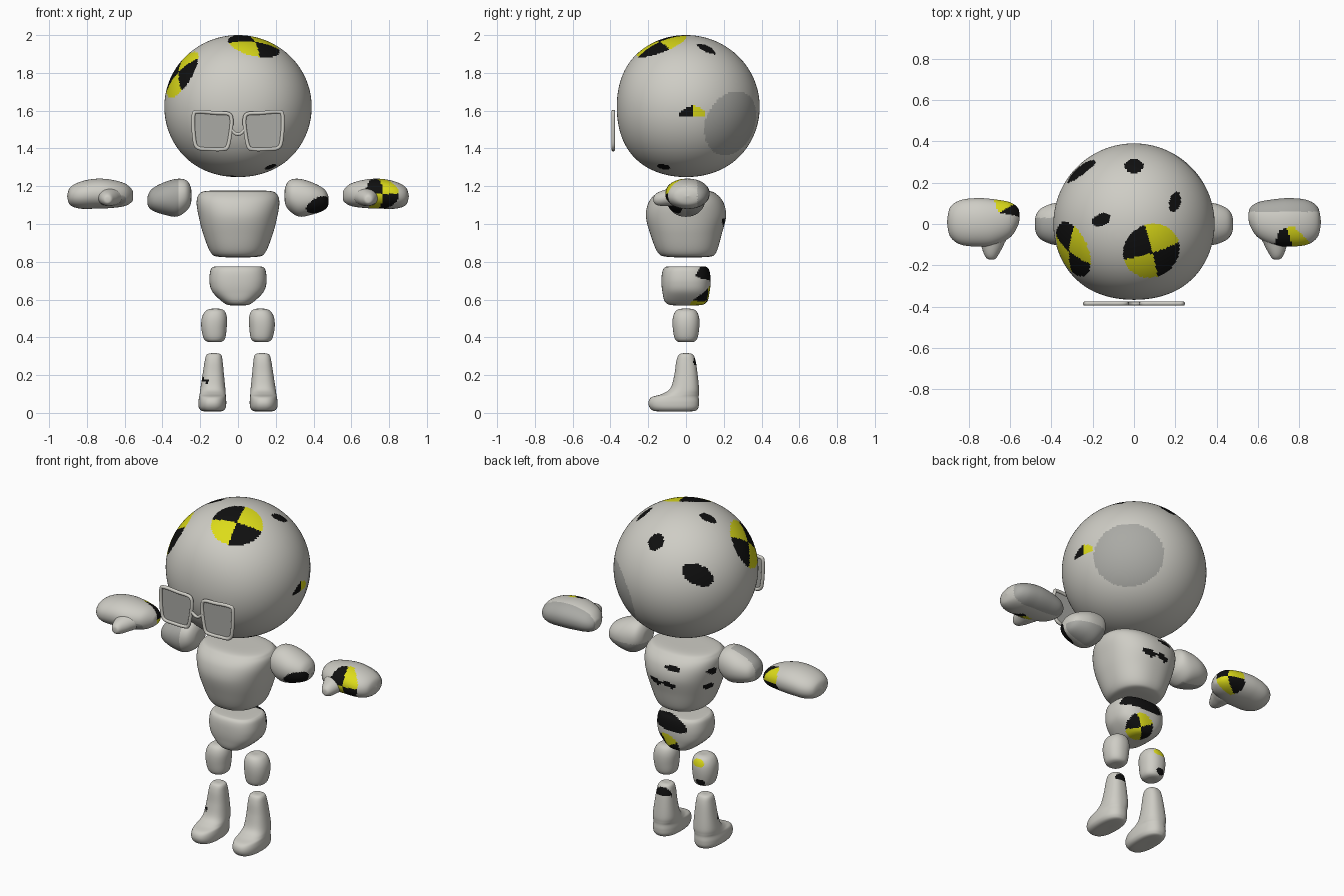
import bpy, bmesh, math
from mathutils import Vector

if "Cube" in bpy.data.objects:
    bpy.data.objects.remove(bpy.data.objects["Cube"])

# ---- materials ----
COLOURS = [("pale_grey", (0.62, 0.61, 0.56)), ("marker_black", (0.005, 0.005, 0.005)),
           ("marker_yellow", (0.72, 0.71, 0.01)), ("worn_grey", (0.40, 0.40, 0.375))]
MATS = []
for n, c in COLOURS:
    m = bpy.data.materials.new(n)
    m.diffuse_color = (*c, 1)
    m.use_nodes = True
    m.node_tree.nodes["Principled BSDF"].inputs["Base Color"].default_value = m.diffuse_color
    MATS.append(m)
PALE, BLACK, YELLOW, GREY = range(4)


def add(name, bm):
    bmesh.ops.recalc_face_normals(bm, faces=bm.faces)
    me = bpy.data.meshes.new(name)
    for f in bm.faces:
        f.smooth = True
    bm.to_mesh(me)
    bm.free()
    for m in MATS:
        me.materials.append(m)
    ob = bpy.data.objects.new(name, me)
    bpy.context.collection.objects.link(ob)
    return ob


def spline(pts, t):
    """Catmull-Rom through pts, t in 0..1"""
    s = t * (len(pts) - 1)
    i = min(int(s), len(pts) - 2)
    f = s - i
    p = [pts[max(0, min(len(pts) - 1, k))] for k in (i - 1, i, i + 1, i + 2)]
    return [0.5 * (2 * b + (c - a) * f + (2 * a - 5 * b + 4 * c - d) * f * f
                   + (3 * b - a - 3 * c + d) * f ** 3) for a, b, c, d in zip(*p)]


def loft(name, axis, rings, e=2.0, sx=1, rows=64, seg=84):
    """Smooth body from rings (position, centre1, half1, centre2, half2) along an axis"""
    bm = bmesh.new()
    loops = []
    for r in range(rows + 1):
        t, c1, h1, c2, h2 = spline(rings, r / rows)
        h1, h2 = max(h1, 0.0008), max(h2, 0.0008)
        loop = []
        for k in range(seg):
            a = 2 * math.pi * k / seg
            ca, sa = math.cos(a), math.sin(a)
            v = [0, 0, 0]
            v[axis] = t
            v[(axis + 1) % 3] = c1 + h1 * math.copysign(abs(ca) ** (2 / e), ca)
            v[(axis + 2) % 3] = c2 + h2 * math.copysign(abs(sa) ** (2 / e), sa)
            v[0] *= sx
            loop.append(bm.verts.new(v))
        loops.append(loop)
    for a, b in zip(loops, loops[1:]):
        for k in range(seg):
            j = (k + 1) % seg
            bm.faces.new((a[k], a[j], b[j], b[k]))
    bm.faces.new(loops[0])
    bm.faces.new(loops[-1])
    return add(name, bm)


def paint(ob, c, ra, rb=None, col=(BLACK, BLACK), spin=0, half=False):
    """Round marker: colours alternate by quadrant in the plane facing outward"""
    rb = rb or ra
    vs = [v.co for v in ob.data.vertices]
    mid = Vector([(min(v[i] for v in vs) + max(v[i] for v in vs)) / 2 for i in range(3)])
    c = Vector(c)
    n = (c - mid).normalized()
    up = Vector((0, 0, 1))
    v = (up - n * up.dot(n)).normalized()
    u = v.cross(n)
    s, k = math.sin(math.radians(spin)), math.cos(math.radians(spin))
    u, v = u * k + v * s, v * k - u * s
    for f in ob.data.polygons:
        d = f.center - c
        a, b = d.dot(u), d.dot(v)
        if (a / ra) ** 2 + (b / rb) ** 2 < 1 and d.dot(n) > -max(ra, rb) and not (half and b < 0):
            f.material_index = col[0] if a * b > 0 else col[1]


def paint_where(ob, rule, col):
    for f in ob.data.polygons:
        if rule(f.center):
            f.material_index = col


TARGET = (YELLOW, BLACK)

# ---- head: ball slightly flattened at the face and chin ----
bm = bmesh.new()
bmesh.ops.create_uvsphere(bm, u_segments=192, v_segments=120, radius=1)
for v in bm.verts:
    x, y, z = v.co
    y *= 0.39 * (1 - 0.06 * y ** 4 if y < 0 else 1)
    z *= 0.385 * (1 - 0.035 * z ** 4 if z < 0 else 0.987)
    v.co = (x * 0.39, y, z + 1.62)
head = add("head", bm)
paint(head, (0.27, 0.27, 1.52), 0.19, 0.175, (GREY, GREY))
paint(head, (0.09, -0.14, 1.965), 0.14, col=TARGET, spin=-15)
paint(head, (-0.31, -0.13, 1.80), 0.14, col=TARGET, spin=45)
paint(head, (0.39, 0.035, 1.565), 0.07, 0.06, TARGET, half=True)
paint(head, (-0.25, 0.25, 1.74), 0.09, 0.055, spin=-30)
paint(head, (0, 0.28, 1.88), 0.045, 0.05)
paint(head, (0.2, 0.11, 1.93), 0.03, 0.055, spin=40)
paint(head, (-0.16, 0.02, 1.97), 0.03, 0.05, spin=20)
paint(head, (0.175, -0.12, 1.30), 0.04, 0.03)
paint(head, (-0.03, -0.05, 1.25), 0.025)

# ---- glasses: two frames, lenses and bridge ----
RIM = [(.05, 1.583), (.12, 1.588), (.21, 1.594), (.236, 1.575), (.233, 1.46), (.215, 1.405),
       (.15, 1.396), (.08, 1.396), (.055, 1.41), (.04, 1.48), (.034, 1.55)]
GY = -0.385


def tube(name, pts, r, cyclic):
    cu = bpy.data.curves.new(name, "CURVE")
    cu.dimensions = "3D"
    cu.bevel_depth = r
    cu.bevel_resolution = 3
    sp = cu.splines.new("POLY")
    sp.points.add(len(pts) - 1)
    for p, q in zip(sp.points, pts):
        p.co = (*q, 1)
    sp.use_cyclic_u = cyclic
    sp.use_smooth = True
    cu.materials.append(MATS[PALE])
    bpy.context.collection.objects.link(bpy.data.objects.new(name, cu))


for side, s in (("right", 1), ("left", -1)):
    loop = RIM[-1:] + RIM + RIM[:2]          # padded for a smooth closed rim
    n = len(RIM)
    pts = [spline(loop, (1 + i / 6) / (len(loop) - 1)) for i in range(n * 6)]
    pts = [(s * x, GY, z) for x, z in pts]
    tube(f"glasses_rim_{side}", pts, 0.010, True)
    bm = bmesh.new()
    bm.faces.new([bm.verts.new(p) for p in pts])
    lens = add(f"glasses_lens_{side}", bm)
    lens.data.polygons[0].material_index = GREY
tube("glasses_bridge", [(x / 100, GY, 1.475 + 0.03 * (x / 4) ** 2) for x in range(-4, 5)], 0.009, False)

# ---- torso ----
torso = loft("torso", 2, [(.825, 0, 0, .01, 0), (.826, 0, .10, .01, .11), (.85, 0, .145, .005, .155),
             (.95, 0, .185, 0, .19), (1.04, 0, .208, 0, .212), (1.11, 0, .219, 0, .2),
             (1.155, 0, .208, 0, .165), (1.175, 0, .165, 0, .12), (1.177, 0, 0, 0, 0)], 2.3)
for c in ((-.05, .2, 1.11), (-.2, .05, 1.08), (-.03, .21, 1.01), (-.19, .06, .99), (.06, .2, 1.01)):
    paint(torso, c, 0.042, 0.018, spin=-10)

# ---- pelvis ----
pelvis = loft("pelvis", 2, [(.57, 0, 0, 0, 0), (.571, 0, .05, 0, .08), (.59, 0, .085, 0, .112),
              (.64, 0, .135, 0, .125), (.69, 0, .151, 0, .13), (.74, 0, .149, 0, .127),
              (.768, 0, .138, 0, .115), (.775, 0, .11, 0, .09), (.775, 0, 0, 0, 0)], 2.6)
paint(pelvis, (0.04, 0.12, 0.745), 0.12, 0.045)
paint(pelvis, (0.04, 0.10, 0.60), 0.075, col=TARGET, spin=20)

# ---- limbs, mirrored ----
for side, s in (("right", 1), ("left", -1)):
    # upper arm
    arm = loft(f"upper_arm_{side}", 0, [(.247, 0, 0, 1.15, 0), (.25, 0, .05, 1.15, .045),
               (.275, 0, .088, 1.15, .082), (.325, 0, .102, 1.139, .1), (.39, 0, .1, 1.135, .086),
               (.45, 0, .075, 1.13, .06), (.475, 0, .04, 1.125, .032), (.48, 0, 0, 1.125, 0)], 2.1, s)
    # fist with thumb
    hand = loft(f"hand_{side}", 0, [(.555, .035, 0, 1.15, 0), (.56, .035, .04, 1.15, .03),
                (.60, .02, .085, 1.155, .06), (.68, .008, .112, 1.16, .076), (.76, .008, .117, 1.16, .079),
                (.84, .008, .107, 1.152, .07), (.89, .01, .07, 1.147, .045), (.905, .01, 0, 1.147, 0)], 2.1, s)
    thumb = loft(f"thumb_{side}", 1, [(-.172, 1.13, 0, .69, 0), (-.168, 1.13, .02, .69, .02),
                 (-.145, 1.133, .035, .69, .036), (-.10, 1.14, .045, .685, .055),
                 (-.04, 1.15, .05, .68, .07), (0, 1.15, 0, .68, 0)], 2, s, 24, 40)
    # thigh
    thigh = loft(f"thigh_{side}", 2, [(.375, .125, 0, 0, 0), (.376, .125, .035, 0, .04),
                 (.395, .125, .057, 0, .06), (.45, .127, .067, 0, .07), (.50, .125, .067, 0, .07),
                 (.535, .122, .054, 0, .058), (.55, .12, .03, 0, .035), (.551, .12, 0, 0, 0)], 2.2, s)
    # lower leg with foot
    boot = loft(f"lower_leg_{side}", 2, [(.008, .135, 0, -.06, 0), (.009, .135, .05, -.06, .1),
                (.025, .136, .07, -.063, .127), (.055, .136, .074, -.065, .134), (.083, .135, .071, -.058, .125),
                (.10, .134, .069, -.03, .098), (.13, .133, .066, -.007, .076), (.2, .131, .057, 0, .062),
                (.27, .129, .048, 0, .052), (.305, .128, .04, 0, .04), (.315, .128, .022, 0, .022),
                (.315, .128, 0, 0, 0)], 2.4, s)
    # markers that differ by side
    if s > 0:
        paint_where(arm, lambda p: p.y > 0.0 and p.z < 1.12, GREY)
        paint(arm, (0.425, -0.06, 1.10), 0.07, 0.05, spin=25)
        paint_where(hand, lambda p: p.y > 0.06, GREY)
        paint(hand, (0.765, -0.10, 1.16), 0.085, col=TARGET)
        paint(boot, (0.12, 0.05, 0.28), 0.045, 0.02)
    else:
        paint_where(arm, lambda p: p.x < -0.315 and p.y < 0.03, GREY)
        paint(hand, (-0.62, -0.07, 1.12), 0.04, 0.03, (GREY, GREY))
        paint(hand, (-0.60, 0.085, 1.15), 0.07, col=TARGET)
        paint(thigh, (-0.125, 0.06, 0.515), 0.035, 0.022, (YELLOW, YELLOW))
        paint(thigh, (-0.135, 0.06, 0.405), 0.028, 0.018)
        paint(boot, (-0.17, -0.05, 0.17), 0.02, 0.012)
